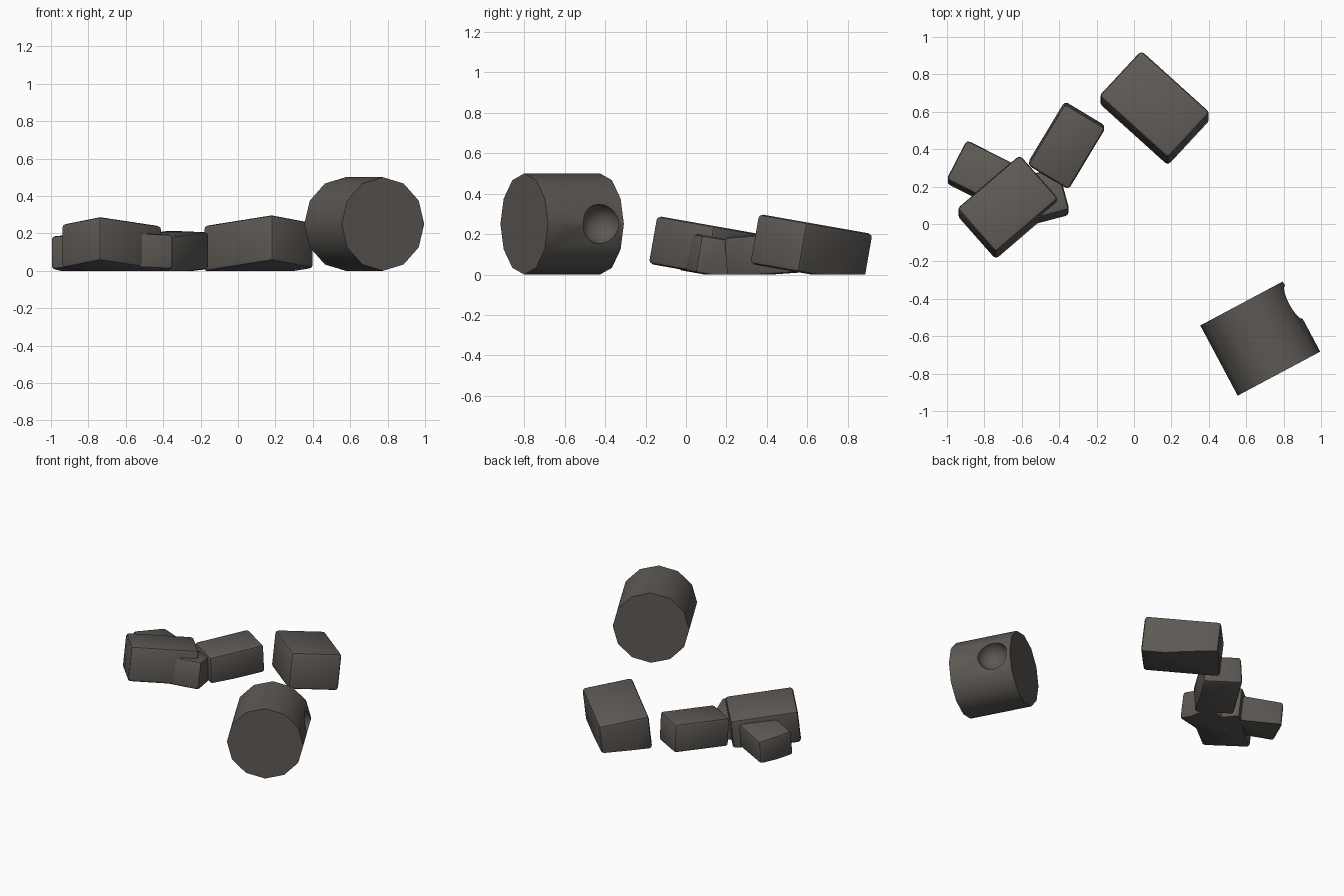
import bpy, bmesh, math
from mathutils import Matrix, Vector

cube = bpy.data.objects.get("Cube")
if cube:
    bpy.data.objects.remove(cube, do_unlink=True)

mat = bpy.data.materials.new("charcoal_brown")
mat.use_nodes = True
colour = (0.11, 0.10, 0.09, 1)
mat.diffuse_color = colour
mat.node_tree.nodes["Principled BSDF"].inputs["Base Color"].default_value = colour


def finish(bm, name):
    mesh = bpy.data.meshes.new(name)
    bm.to_mesh(mesh)
    bm.free()
    mesh.materials.append(mat)
    obj = bpy.data.objects.new(name, mesh)
    bpy.context.collection.objects.link(obj)
    return obj


def smooth(obj, angle):
    bpy.ops.object.select_all(action='DESELECT')
    obj.select_set(True)
    bpy.context.view_layer.objects.active = obj
    bpy.ops.object.shade_smooth_by_angle(angle=math.radians(angle))


def block(name, centre, size, turn, tilt):
    """Bevelled block, turned about z, tipped about x, cut flat at the ground."""
    bm = bmesh.new()
    bmesh.ops.create_cube(bm, size=1, matrix=Matrix.Diagonal((*size, 1)))
    bmesh.ops.bevel(bm, geom=bm.edges[:], offset=0.02, segments=2,
                    profile=0.5, affect='EDGES')
    bm.transform(Matrix.Translation(centre)
                 @ Matrix.Rotation(math.radians(tilt), 4, 'X')
                 @ Matrix.Rotation(math.radians(turn), 4, 'Z'))
    cut = bmesh.ops.bisect_plane(bm, geom=bm.verts[:] + bm.edges[:] + bm.faces[:],
                                 plane_co=(0, 0, 0), plane_no=(0, 0, 1),
                                 clear_inner=True)
    rim = [e for e in cut["geom_cut"] if isinstance(e, bmesh.types.BMEdge)]
    if rim:
        bmesh.ops.contextual_create(bm, geom=rim)
    bmesh.ops.recalc_face_normals(bm, faces=bm.faces[:])
    smooth(finish(bm, name), 30)


# Scattered blocks
block("large_block", (0.11, 0.62, 0.127), (0.50, 0.335, 0.25), -42.5, -10)
block("middle_block", (-0.36, 0.42, 0.1), (0.385, 0.255, 0.2), 59, 4)
block("top_block", (-0.675, 0.09, 0.127), (0.445, 0.315, 0.24), 41, -10)
block("rear_block", (-0.775, 0.245, 0.095), (0.39, 0.24, 0.18), -27, -8)
block("front_block", (-0.55, 0.13, 0.09), (0.36, 0.24, 0.19), 15, -10)

# Drum lying on its side
front_end = Vector((0.775, -0.80, 0.25))
back_end = Vector((0.575, -0.425, 0.25))
axis = back_end - front_end
bm = bmesh.new()
bmesh.ops.create_cone(bm, cap_ends=True, segments=12, radius1=0.25, radius2=0.25,
                      depth=axis.length)
bm.transform(Matrix.Translation((front_end + back_end) / 2)
             @ axis.to_track_quat('Z', 'Y').to_matrix().to_4x4())
drum = finish(bm, "drum")

# Round hollow in the side of the drum
bm = bmesh.new()
bmesh.ops.create_uvsphere(bm, u_segments=24, v_segments=16, radius=0.1,
                          matrix=Matrix.Translation((0.85, -0.42, 0.25)))
cutter = finish(bm, "hollow_cutter")
cutter.hide_render = True
mod = drum.modifiers.new("hollow", 'BOOLEAN')
mod.operation = 'DIFFERENCE'
mod.solver = 'EXACT'
mod.object = cutter
bpy.ops.object.select_all(action='DESELECT')
drum.select_set(True)
bpy.context.view_layer.objects.active = drum
bpy.ops.object.modifier_apply(modifier=mod.name)
bpy.data.objects.remove(cutter, do_unlink=True)
smooth(drum, 35)
